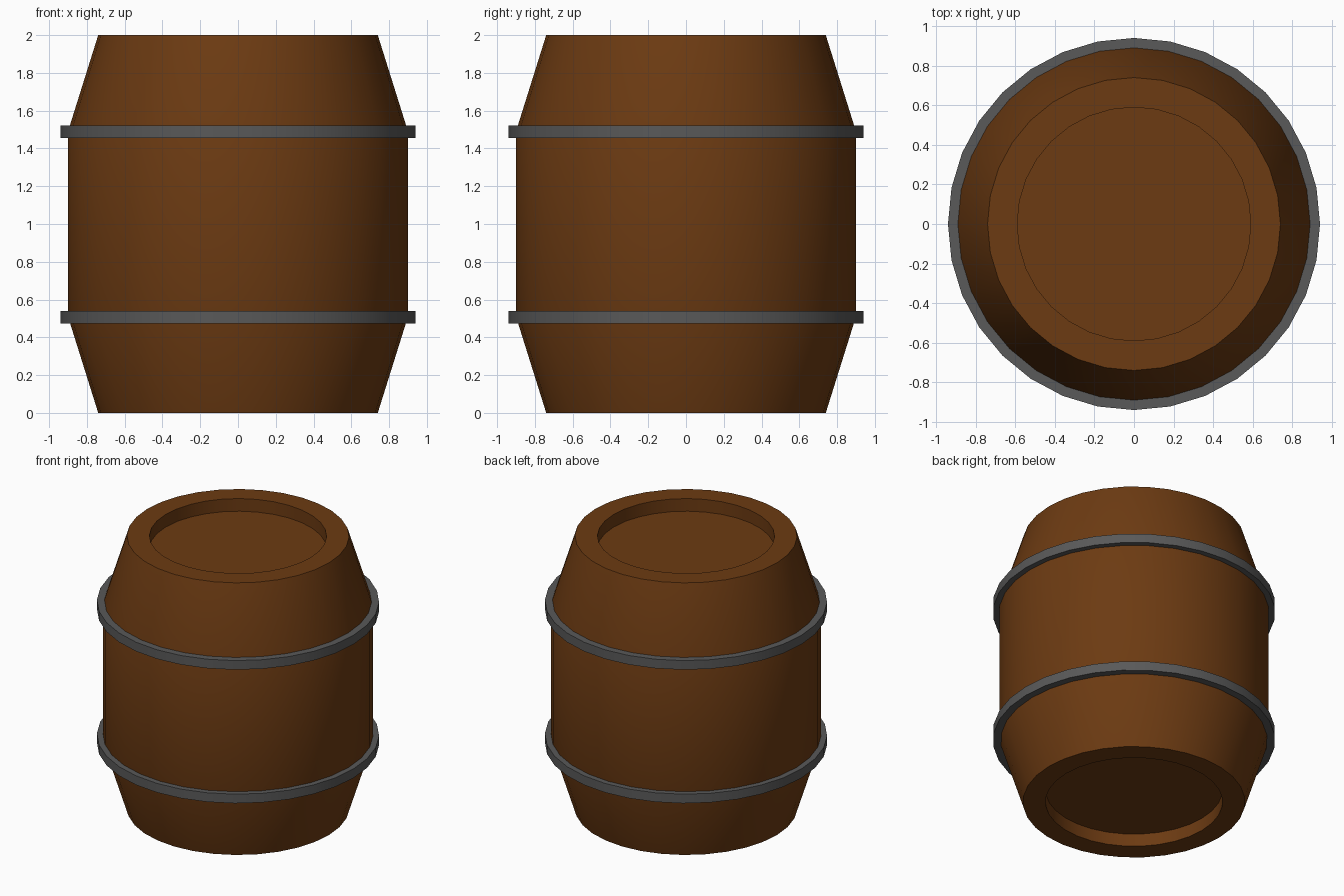
import bpy, bmesh, math

if "Cube" in bpy.data.objects:
    bpy.data.objects.remove(bpy.data.objects["Cube"])

SIDES = 32


def material(name, rgb):
    m = bpy.data.materials.new(name)
    m.diffuse_color = (*rgb, 1)
    m.use_nodes = True
    m.node_tree.nodes["Principled BSDF"].inputs["Base Color"].default_value = m.diffuse_color
    return m


def lathe(name, profile, mat, closed=False):
    """Spin an (r, z) profile around z; open profiles get end caps."""
    bm = bmesh.new()
    rings = []
    for r, z in profile:
        rings.append([bm.verts.new((r * math.cos(2 * math.pi * i / SIDES),
                                    r * math.sin(2 * math.pi * i / SIDES), z))
                      for i in range(SIDES)])
    pairs = list(zip(rings, rings[1:]))
    if closed:
        pairs.append((rings[-1], rings[0]))
    else:
        bm.faces.new(rings[0])
        bm.faces.new(rings[-1])
    for a, b in pairs:
        for i in range(SIDES):
            j = (i + 1) % SIDES
            bm.faces.new((a[i], a[j], b[j], b[i]))
    bmesh.ops.recalc_face_normals(bm, faces=bm.faces[:])
    mesh = bpy.data.meshes.new(name)
    bm.to_mesh(mesh)
    bm.free()
    mesh.materials.append(mat)
    obj = bpy.data.objects.new(name, mesh)
    bpy.context.collection.objects.link(obj)
    bpy.ops.object.select_all(action='DESELECT')
    obj.select_set(True)
    bpy.context.view_layer.objects.active = obj
    bpy.ops.object.shade_smooth_by_angle(angle=math.radians(30))
    return obj


wood = material("wood", (0.15, 0.043, 0.006))
iron = material("iron", (0.1, 0.1, 0.1))

# Barrel body: lower half profile, mirrored for the upper half, recessed ends
half = [(0.59, 0.093), (0.59, 0.0), (0.74, 0.0), (0.9, 0.51)]
lathe("barrel_body", half + [(r, 2 - z) for r, z in reversed(half)], wood)

# Metal hoops covering the two bends of the body
for name, z0, z1 in (("lower_hoop", 0.473, 0.54), ("upper_hoop", 1.455, 1.522)):
    lathe(name, [(0.87, z0), (0.94, z0), (0.94, z1), (0.87, z1)], iron, closed=True)
